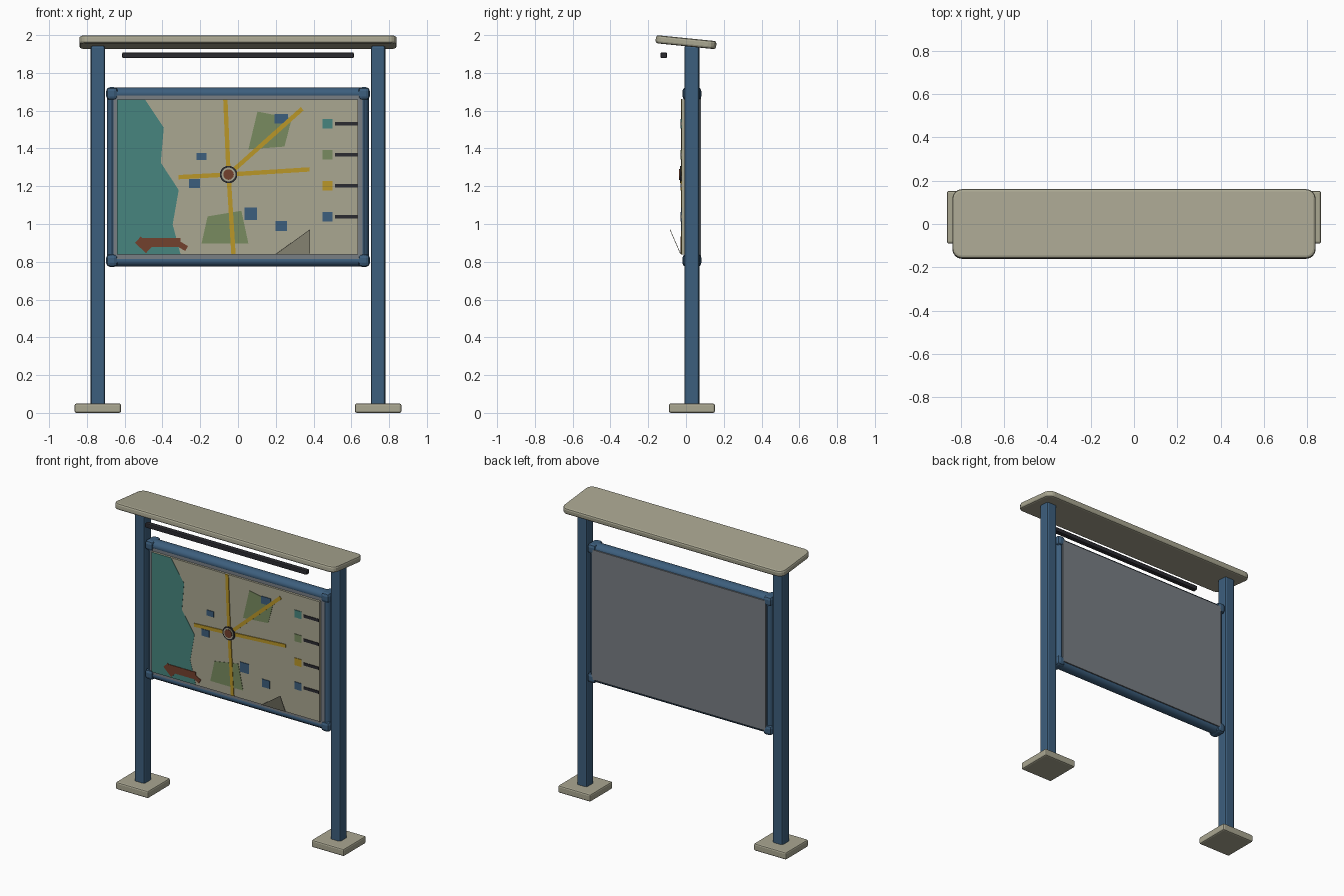
import bpy, bmesh, math
from mathutils import Matrix, Vector

if "Cube" in bpy.data.objects:
    bpy.data.objects.remove(bpy.data.objects["Cube"])


def mat(name, *rgb):
    m = bpy.data.materials.new(name)
    m.diffuse_color = (*rgb, 1)
    m.use_nodes = True
    m.node_tree.nodes["Principled BSDF"].inputs["Base Color"].default_value = m.diffuse_color
    return m


BLUE = mat("blue paint", 0.046, 0.113, 0.205)
STONE = mat("pale stone", 0.40, 0.385, 0.285)
TEAL = mat("teal water", 0.063, 0.235, 0.21)
GREEN = mat("park green", 0.19, 0.26, 0.115)
YELLOW = mat("road yellow", 0.49, 0.31, 0.022)
RUST = mat("rust brown", 0.17, 0.053, 0.027)
DARK = mat("charcoal", 0.024, 0.024, 0.030)
GREY = mat("backing grey", 0.19, 0.21, 0.23)


def finish(bm, name, m, smooth=False):
    bmesh.ops.recalc_face_normals(bm, faces=bm.faces)
    me = bpy.data.meshes.new(name)
    bm.to_mesh(me)
    bm.free()
    me.materials.append(m)
    ob = bpy.data.objects.new(name, me)
    bpy.context.collection.objects.link(ob)
    if smooth:
        bpy.context.view_layer.objects.active = ob
        ob.select_set(True)
        bpy.ops.object.shade_smooth_by_angle(angle=math.radians(40))
        ob.select_set(False)
    return ob


def box(name, m, c, s, bevel=0, seg=2, corner=0):
    """Box at centre c; corner rounds the upright edges, bevel all edges."""
    bm = bmesh.new()
    bmesh.ops.create_cube(bm, size=1)
    bmesh.ops.scale(bm, vec=s, verts=bm.verts)
    if corner:
        up = [e for e in bm.edges
              if abs(e.verts[0].co.z - e.verts[1].co.z) > 1e-4]
        bmesh.ops.bevel(bm, geom=up, offset=corner, segments=4, profile=0.5, affect='EDGES')
    if bevel:
        sharp = [e for e in bm.edges if e.calc_face_angle(0) > 1.0]
        bmesh.ops.bevel(bm, geom=sharp, offset=bevel, segments=seg, profile=0.5, affect='EDGES')
    ob = finish(bm, name, m)
    ob.location = c
    return ob


def plate(name, m, pts, front, back=-0.02):
    """Flat outline in x, z given thickness between two y values."""
    bm = bmesh.new()
    f = bm.faces.new([bm.verts.new((x, back, z)) for x, z in pts])
    r = bmesh.ops.extrude_face_region(bm, geom=[f])
    vs = [g for g in r["geom"] if isinstance(g, bmesh.types.BMVert)]
    bmesh.ops.translate(bm, vec=(0, front - back, 0), verts=vs)
    return finish(bm, name, m)


def rect(name, m, x, z, w, h, front):
    return plate(name, m, [(x - w / 2, z - h / 2), (x + w / 2, z - h / 2),
                           (x + w / 2, z + h / 2), (x - w / 2, z + h / 2)], front)


def strip(name, m, a, b, w, front):
    a, b = Vector(a), Vector(b)
    d = (b - a).normalized() * w / 2
    n = Vector((-d.y, d.x))
    return plate(name, m, [a - n, b - n, b + n, a + n], front)


def tube(name, m, a, b, rad, deep, sides=12):
    """Rail between two points, slightly deeper in y than it is wide."""
    a, b = Vector(a), Vector(b)
    bm = bmesh.new()
    bmesh.ops.create_cone(bm, cap_ends=True, segments=sides, radius1=rad,
                          radius2=rad, depth=(b - a).length)
    bmesh.ops.rotate(bm, cent=(0, 0, 0), matrix=(b - a).to_track_quat('Z', 'Y').to_matrix(),
                     verts=bm.verts)
    bmesh.ops.scale(bm, vec=(1, deep / rad, 1), verts=bm.verts)
    bmesh.ops.translate(bm, vec=(a + b) / 2, verts=bm.verts)
    return finish(bm, name, m, True)


def disc(name, m, x, z, rad, front, sides=20):
    pts = [(x + rad * math.cos(math.tau * i / sides), z + rad * math.sin(math.tau * i / sides))
           for i in range(sides)]
    return plate(name, m, pts, front)


# posts, feet, side rails
Y = 0.031
for s, side in ((-1, "left"), (1, "right")):
    box(side + "_foot", STONE, (s * 0.742, Y, 0.025), (0.246, 0.244, 0.05), 0.01)
    box(side + "_post", BLUE, (s * 0.742, Y, 0.99), (0.076, 0.08, 1.91), 0.012)
    tube(side + "_rail", BLUE, (s * 0.666, Y, 0.807), (s * 0.666, Y, 1.69), 0.027, 0.04)
    for z, lvl in ((0.807, "lower"), (1.69, "upper")):
        box(f"{side}_{lvl}_joint", BLUE, (s * 0.667, Y, z), (0.062, 0.1, 0.068), 0.02)
for z, lvl in ((0.807, "lower"), (1.69, "upper")):
    tube(lvl + "_rail", BLUE, (-0.666, Y, z), (0.666, Y, z), 0.033, 0.042)

# sloping roof and lamp bar
roof = box("roof", STONE, (0, 0, 1.9625), (1.68, 0.322, 0.043), 0.012, 2, 0.045)
roof.rotation_euler.x = -0.1
box("lamp_bar", DARK, (0, -0.118, 1.893), (1.226, 0.034, 0.03), 0.006)

# backing board and map sheet
box("backing_board", GREY, (0, 0.036, 1.2485), (1.32, 0.088, 0.89))
box("map_sheet", STONE, (-0.13, -0.015, 1.249), (1.02, 0.014, 0.822))
box("legend_panel", STONE, (0.508, -0.016, 1.249), (0.256, 0.016, 0.822))

# water, parks and roads
plate("water", TEAL, [(-0.64, 1.66), (-0.493, 1.66), (-0.393, 1.51), (-0.409, 1.325),
                      (-0.314, 1.18), (-0.346, 0.997), (-0.304, 0.839), (-0.64, 0.839)], -0.0235)
plate("north_park", GREEN, [(0.103, 1.595), (0.285, 1.56), (0.246, 1.41), (0.055, 1.395)], -0.0245)
plate("south_park", GREEN, [(-0.161, 1.04), (0.018, 1.07), (0.055, 0.897), (-0.193, 0.897)], -0.0245)
hub = (-0.05, 1.262)
for i, end in enumerate([(-0.067, 1.66), (-0.024, 0.84), (-0.315, 1.248), (0.378, 1.289), (0.34, 1.61)]):
    strip(f"road_{i + 1}", YELLOW, hub, end, 0.023, -0.027 - i * 0.0001)

# buildings
for i, (x, z, w, h) in enumerate([(-0.193, 1.358, 0.053, 0.038), (-0.23, 1.214, 0.057, 0.046),
                                  (0.067, 1.055, 0.067, 0.067), (0.229, 0.989, 0.06, 0.053),
                                  (0.229, 1.557, 0.07, 0.05)]):
    rect(f"building_{i + 1}", BLUE, x, z, w, h, -0.0262)

# place marker
disc("marker_rim", DARK, *hub, 0.046, -0.031)
disc("marker_ring", STONE, *hub, 0.037, -0.033)
disc("marker_dot", RUST, *hub, 0.028, -0.036)

# jetty
strip("jetty_deck", RUST, (-0.52, 0.902), (-0.304, 0.902), 0.05, -0.0275)
strip("jetty_step", RUST, (-0.318, 0.897), (-0.272, 0.870), 0.03, -0.027)
strip("jetty_arm", RUST, (-0.53, 0.917), (-0.472, 0.862), 0.045, -0.028)

# legend rows
for i, m in enumerate((TEAL, GREEN, YELLOW, BLUE)):
    z = 1.531 - i * 0.164
    rect(f"legend_key_{i + 1}", m, 0.473, z, 0.053, 0.05, -0.028)
    rect(f"legend_bar_{i + 1}", DARK, 0.573, z, 0.117, 0.019, -0.028)

# peeling sheet corner
bm = bmesh.new()
a = [(0.20, -0.03, 0.84), (0.38, -0.03, 0.84), (0.38, -0.086, 0.97)]
f = bm.faces.new([bm.verts.new(p) for p in a])
r = bmesh.ops.extrude_face_region(bm, geom=[f])
bmesh.ops.translate(bm, vec=(0, 0.003, 0.001),
                    verts=[g for g in r["geom"] if isinstance(g, bmesh.types.BMVert)])
finish(bm, "peeling_corner", STONE)
